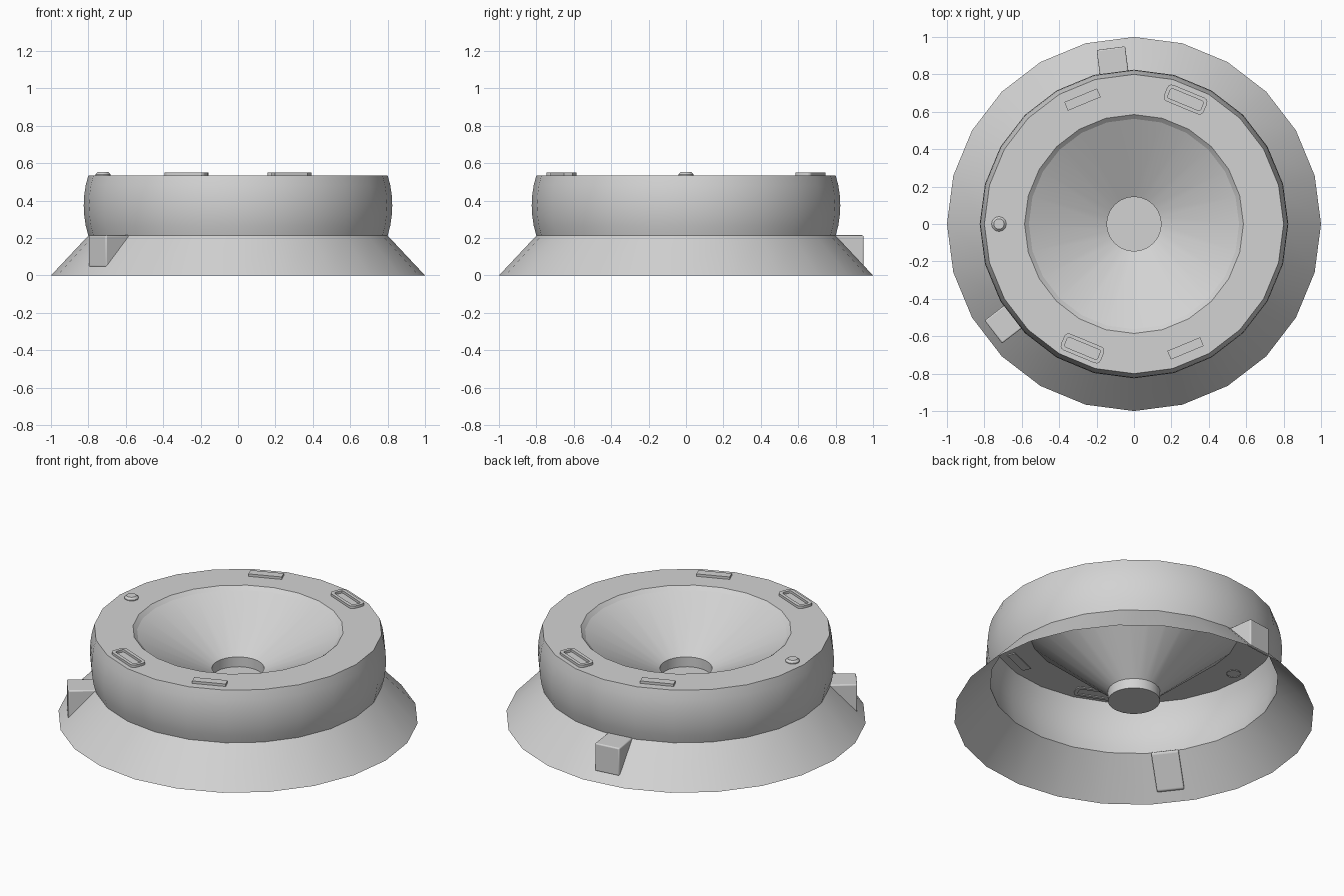
import bpy, bmesh, math
from mathutils import Matrix

if "Cube" in bpy.data.objects:
    bpy.data.objects.remove(bpy.data.objects["Cube"])

SIDES = 24
TOP = 0.535

grey = bpy.data.materials.new("light_grey")
grey.diffuse_color = (0.65, 0.65, 0.65, 1)
grey.use_nodes = True
grey.node_tree.nodes["Principled BSDF"].inputs["Base Color"].default_value = grey.diffuse_color


def finish(name, bm, smooth=30, bevel=0):
    mesh = bpy.data.meshes.new(name)
    bmesh.ops.recalc_face_normals(bm, faces=bm.faces)
    bm.to_mesh(mesh)
    bm.free()
    mesh.materials.append(grey)
    ob = bpy.data.objects.new(name, mesh)
    bpy.context.collection.objects.link(ob)
    if bevel:
        mod = ob.modifiers.new("bevel", "BEVEL")
        mod.width = bevel
        mod.segments = 3
    bpy.ops.object.select_all(action="DESELECT")
    ob.select_set(True)
    bpy.context.view_layer.objects.active = ob
    bpy.ops.object.shade_smooth_by_angle(angle=math.radians(smooth))
    return ob


def lathe(name, profile, sides=SIDES, centre=(0, 0), cap=False):
    """Revolve (radius, z) points, optionally closing the last ring."""
    bm = bmesh.new()
    rings = []
    for r, z in profile:
        rings.append([bm.verts.new((centre[0] + r * math.cos(math.tau * i / sides),
                                    centre[1] + r * math.sin(math.tau * i / sides), z))
                      for i in range(sides)])
    for a, b in zip(rings, rings[1:]):
        for i in range(sides):
            j = (i + 1) % sides
            bm.faces.new((a[i], a[j], b[j], b[i]))
    if cap:
        bm.faces.new(rings[-1])
    return finish(name, bm)


def at_angle(deg, r):
    """Local x points outward, local y is tangent."""
    return (Matrix.Rotation(math.radians(deg), 4, "Z")
            @ Matrix.Translation((r, 0, 0)))


def rounded_rect(bm, w, h, rad, z, m):
    """Loop of vertices, w along the tangent and h along the radius."""
    loop = []
    for k, (sx, sy) in enumerate(((1, 1), (-1, 1), (-1, -1), (1, -1))):
        for s in range(4):
            a = math.radians(90 * k + 30 * s)
            p = (sx * (h / 2 - rad) + rad * math.cos(a),
                 sy * (w / 2 - rad) + rad * math.sin(a), z)
            v = bm.verts.new(p)
            v.co = m @ v.co
            loop.append(v)
    return loop


# Hollow body: flared skirt, bulging band, flat top ring
lathe("body_shell", [(1.0, 0), (0.8, 0.213), (0.814, 0.265), (0.822, 0.32),
                     (0.825, 0.375), (0.822, 0.43), (0.814, 0.483),
                     (0.8, TOP), (0.585, TOP)])

# Outer funnel, seen from below, with its closed stub
lathe("lower_funnel", [(0.585, TOP), (0.145, 0.15), (0.145, 0.09)], cap=True)

# Shallow dish seen from above, with its sunken centre
lathe("upper_dish", [(0.562, 0.515), (0.145, 0.30), (0.145, 0.24)], cap=True)

# Raised rounded frames on the top ring
for n, deg in enumerate((67.5, 247.5)):
    bm = bmesh.new()
    m = at_angle(deg, 0.72)
    loops = [rounded_rect(bm, w, h, rad, z, m) for w, h, rad, z in (
        (0.23, 0.095, 0.025, 0.53), (0.23, 0.095, 0.025, 0.55),
        (0.19, 0.055, 0.01, 0.55), (0.19, 0.055, 0.01, 0.53))]
    for a, b in zip(loops, loops[1:] + loops[:1]):
        for i in range(len(a)):
            j = (i + 1) % len(a)
            bm.faces.new((a[i], a[j], b[j], b[i]))
    finish(f"top_frame_{n + 1}", bm)

# Plain raised bars on the top ring
for n, deg in enumerate((112.5, 292.5)):
    bm = bmesh.new()
    bmesh.ops.create_cube(bm, size=1, matrix=at_angle(deg, 0.72)
                          @ Matrix.Translation((0, 0, 0.54))
                          @ Matrix.Diagonal((0.05, 0.19, 0.02, 1)))
    finish(f"top_bar_{n + 1}", bm)

# Small round button
lathe("top_button", [(0.04, 0.53), (0.04, 0.54), (0.028, 0.552)],
      sides=12, centre=(-0.722, 0), cap=True)

# Rounded wedge clips on the skirt
wedge = [(0.948, 0.215), (0.948, 0.045), (0.93, 0.045), (0.785, 0.20), (0.785, 0.215)]
for n, deg in enumerate((97.5, 217.5)):
    bm = bmesh.new()
    m = at_angle(deg, 0)
    sides = []
    for y in (-0.077, 0.077):
        loop = [bm.verts.new((r, y, z)) for r, z in wedge]
        for v in loop:
            v.co = m @ v.co
        sides.append(loop)
        bm.faces.new(loop)
    for i in range(len(wedge)):
        j = (i + 1) % len(wedge)
        bm.faces.new((sides[0][i], sides[0][j], sides[1][j], sides[1][i]))
    finish(f"skirt_clip_{n + 1}", bm, 40, 0.018)
